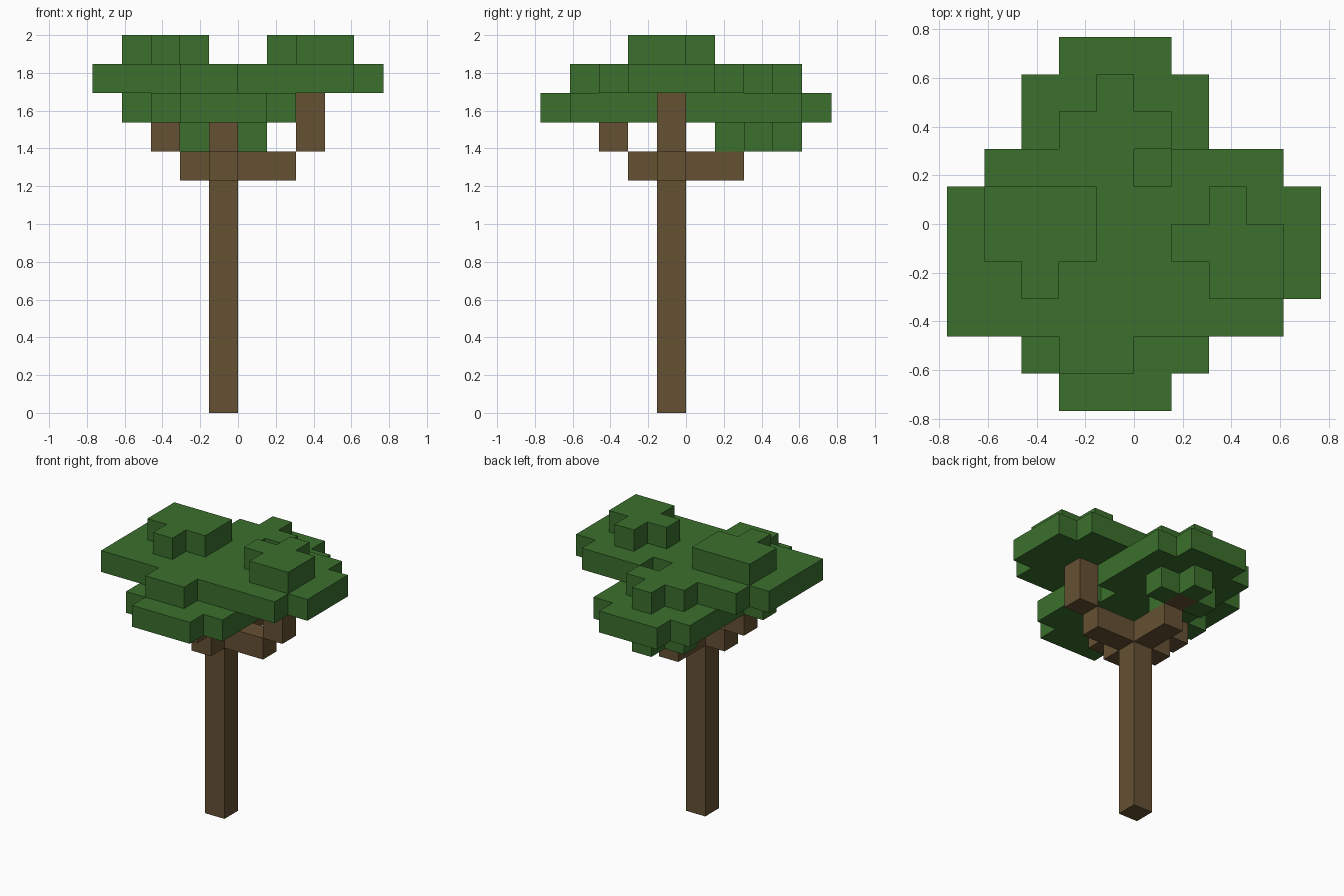
import bpy
import bmesh
from mathutils import Vector

cube = bpy.data.objects.get("Cube")
if cube:
    bpy.data.objects.remove(cube, do_unlink=True)

UNIT = 2 / 13  # edge of one block; the tree is 13 blocks tall


def material(name, color):
    mat = bpy.data.materials.new(name)
    mat.use_nodes = True
    mat.diffuse_color = (*color, 1)
    mat.node_tree.nodes["Principled BSDF"].inputs["Base Color"].default_value = (*color, 1)
    return mat


bark = material("bark brown", (0.133, 0.082, 0.033))
leaf = material("leaf green", (0.044, 0.162, 0.026))


def box(xs, ys, zs):
    """Block cells in inclusive ranges."""
    return {(x, y, z) for x in range(xs[0], xs[1] + 1)
            for y in range(ys[0], ys[1] + 1)
            for z in range(zs[0], zs[1] + 1)}


def plus(cx, cy, z, extra=()):
    """Five-block cross, with optional extra corner offsets."""
    offsets = [(0, 0), (1, 0), (-1, 0), (0, 1), (0, -1), *extra]
    return {(cx + dx, cy + dy, z) for dx, dy in offsets}


def pad(cx, cy, z, kept=()):
    """Five by five layer without corners, except the kept ones."""
    corners = {(a, b) for a in (-2, 2) for b in (-2, 2)} - set(kept)
    cells = box((cx - 2, cx + 2), (cy - 2, cy + 2), (z, z))
    return cells - {(cx + a, cy + b, z) for a, b in corners}


def build(name, cells, mat):
    """Join cells into one shell, keeping only the outer faces."""
    bm = bmesh.new()
    verts = {}

    def vert(p):
        key = tuple(round(c) for c in p)
        if key not in verts:
            verts[key] = bm.verts.new(Vector(key) * UNIT)
        return verts[key]

    for cell in sorted(cells):
        for axis in range(3):
            for side in (0, 1):
                step = Vector((0, 0, 0))
                step[axis] = 2 * side - 1
                base = Vector(cell)
                if tuple(int(c) for c in base + step) in cells:
                    continue
                u, v = Vector((0, 0, 0)), Vector((0, 0, 0))
                u[(axis + 1) % 3] = v[(axis + 2) % 3] = 1
                base[axis] += side
                loop = [base, base + u, base + u + v, base + v]
                bm.faces.new([vert(p) for p in (loop if side else loop[::-1])])
    bmesh.ops.dissolve_limit(bm, angle_limit=0.01, verts=bm.verts[:], edges=bm.edges[:])
    mesh = bpy.data.meshes.new(name)
    bm.to_mesh(mesh)
    bm.free()
    mesh.materials.append(mat)
    bpy.context.collection.objects.link(bpy.data.objects.new(name, mesh))


# Trunk
build("trunk", box((-1, -1), (-1, -1), (0, 8)), bark)

# Branches: level arms, then stepped-up ends
left_branch = box((0, 1), (-1, -1), (8, 8)) | box((2, 2), (-1, -1), (9, 10))
right_branch = box((-2, -2), (-1, -1), (8, 8)) | box((-3, -3), (-1, -1), (9, 10))
back_branch = box((-1, -1), (0, 1), (8, 8)) | {(-1, 2, 9)}
front_branch = {(-1, -2, 8), (-1, -3, 9)}
wood = {"left_branch": left_branch, "right_branch": right_branch,
        "back_branch": back_branch, "front_branch": front_branch}
for name, cells in wood.items():
    build(name, cells, bark)

# Canopy: one leaf clump on each branch end
left_clump = pad(2, -1, 11) | plus(2, -1, 12, [(1, -1)])
right_clump = (plus(-3, -1, 10) | pad(-3, -1, 11, [(-2, -2)])
               | plus(-3, -1, 12, [(-1, 1), (1, 1)]))
back_clump = plus(-1, 2, 9) | pad(-1, 2, 10, [(2, -2), (-2, -2)]) | plus(-1, 2, 11)
front_clump = pad(-1, -3, 10) | plus(-1, -3, 11, [(-1, -1)])
canopy = left_clump | right_clump | back_clump | front_clump
build("canopy", canopy - set().union(*wood.values()), leaf)
